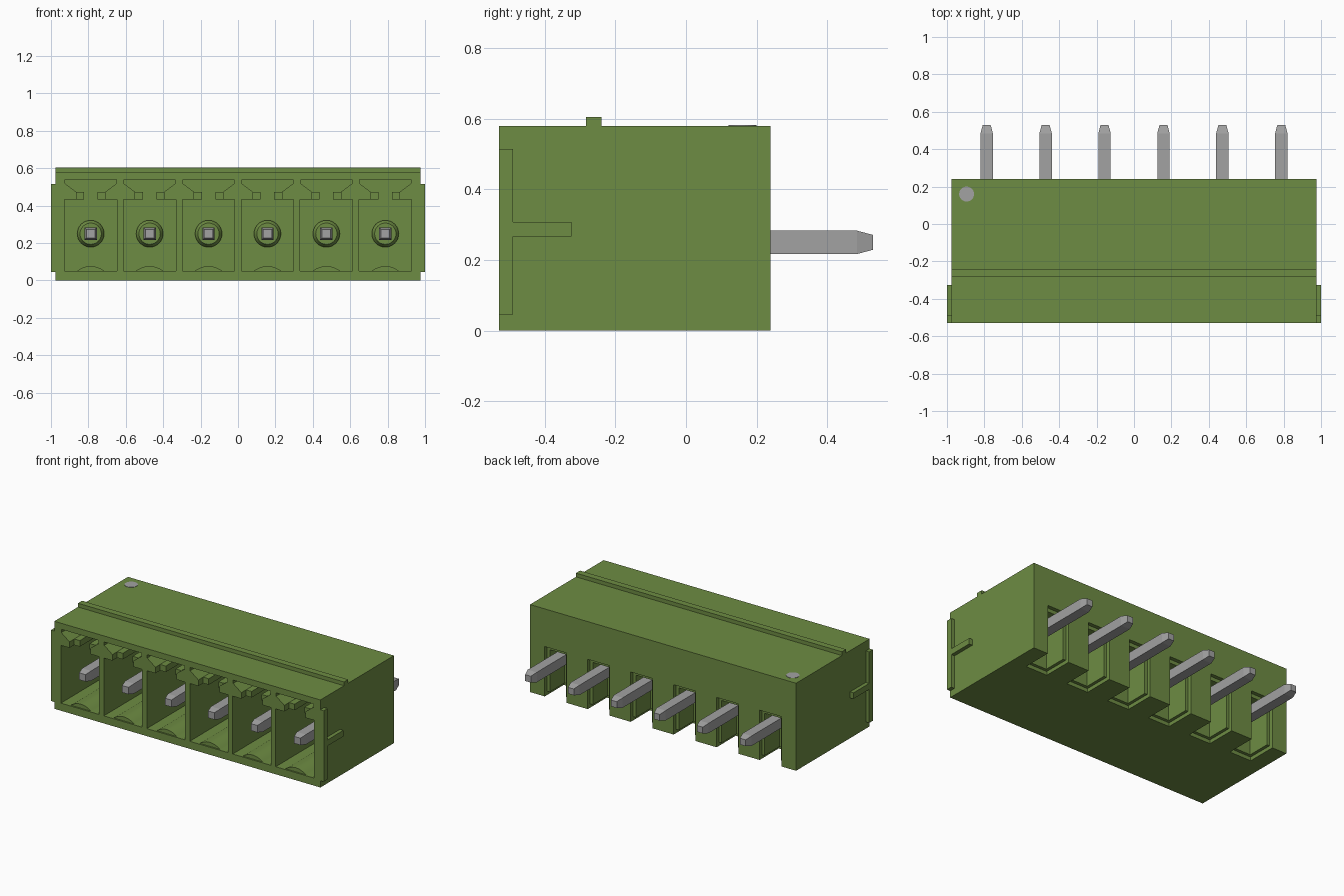
import bpy, bmesh, math

cube = bpy.data.objects.get("Cube")
if cube:
    bpy.data.objects.remove(cube, do_unlink=True)


def material(name, rgb):
    m = bpy.data.materials.new(name)
    m.use_nodes = True
    m.diffuse_color = (*rgb, 1)
    bsdf = next(n for n in m.node_tree.nodes if n.type == 'BSDF_PRINCIPLED')
    bsdf.inputs["Base Color"].default_value = (*rgb, 1)
    return m


GREEN = material("housing green", (0.155, 0.262, 0.056))
GREY = material("pin grey", (0.36, 0.36, 0.36))


def loft(bm, rings):
    """Closed solid through rings with matching point counts."""
    loops = [[bm.verts.new(p) for p in ring] for ring in rings]
    n = len(loops[0])
    for a, b in zip(loops, loops[1:]):
        for i in range(n):
            j = (i + 1) % n
            bm.faces.new((a[i], a[j], b[j], b[i]))
    bm.faces.new(loops[0][::-1])
    bm.faces.new(loops[-1])


def prism(bm, profile, y0, y1):
    """Extrude an x-z profile along y."""
    loft(bm, [[(x, y, z) for x, z in profile] for y in (y0, y1)])


def box(bm, x0, x1, y0, y1, z0, z1):
    prism(bm, [(x0, z0), (x1, z0), (x1, z1), (x0, z1)], y0, y1)


def circle(cx, cz, r, n=32):
    return [(cx + r * math.cos(2 * math.pi * i / n),
             cz + r * math.sin(2 * math.pi * i / n)) for i in range(n)]


def finish(bm, name, mat):
    bmesh.ops.recalc_face_normals(bm, faces=bm.faces[:])
    mesh = bpy.data.meshes.new(name)
    bm.to_mesh(mesh)
    bm.free()
    mesh.materials.append(mat)
    ob = bpy.data.objects.new(name, mesh)
    bpy.context.collection.objects.link(ob)
    return ob


PITCH = 0.315
CENTRES = [(i - 2.5) * PITCH for i in range(6)]
FRONT, BACK, WALL = -0.53, 0.24, -0.02
PIN_Z = 0.25

# Main housing block
bm = bmesh.new()
box(bm, -0.975, 0.975, FRONT, BACK, 0, 0.58)
housing = finish(bm, "housing", GREEN)

# Cutters: keyed front cavities and stepped rear slots, one of each per pin
half = [(0.14, 0.05), (0.14, 0.433), (0.077, 0.433), (0.077, 0.473),
        (0.137, 0.518), (0.137, 0.54)]
cavity, rim, foot, core = (bmesh.new() for _ in range(4))
for c in CENTRES:
    prism(cavity, [(c + x, z) for x, z in half] +
          [(c - x, z) for x, z in reversed(half)], FRONT - 0.1, WALL)
    box(rim, c - 0.08, c + 0.08, BACK - 0.025, BACK + 0.1, -0.1, 0.33)
    box(foot, c - 0.08, c + 0.08, 0.04, BACK + 0.1, -0.1, 0.025)
    box(core, c - 0.06, c + 0.06, 0.06, BACK + 0.1, -0.1, 0.305)

cutters = []
for bm, name in ((cavity, "cavity_cutter"), (rim, "slot_rim_cutter"),
                 (foot, "slot_foot_cutter"), (core, "slot_core_cutter")):
    cutter = finish(bm, name, GREEN)
    cutter.hide_render = True
    cutters.append(cutter)
    mod = housing.modifiers.new(name, 'BOOLEAN')
    mod.operation = 'DIFFERENCE'
    mod.solver = 'EXACT'
    mod.object = cutter

# Bake the cuts and drop the cutters
deps = bpy.context.evaluated_depsgraph_get()
cut_mesh = bpy.data.meshes.new_from_object(housing.evaluated_get(deps))
housing.modifiers.clear()
housing.data = cut_mesh
for cutter in cutters:
    bpy.data.objects.remove(cutter, do_unlink=True)

# Ridge along the top
bm = bmesh.new()
box(bm, -0.975, 0.975, -0.283, -0.24, 0.575, 0.605)
finish(bm, "top_ridge", GREEN)

# Side flanges with their horizontal ribs
for s, side in ((1, "left"), (-1, "right")):
    bm = bmesh.new()
    x0, x1 = sorted((s * 0.97, s * 1.0))
    profile = [(FRONT, 0.045), (-0.49, 0.045), (-0.49, 0.267), (-0.325, 0.267),
               (-0.325, 0.307), (-0.49, 0.307), (-0.49, 0.515), (FRONT, 0.515)]
    loft(bm, [[(x, y, z) for y, z in profile] for x in (x0, x1)])
    finish(bm, side + "_flange", GREEN)

# Details inside each cavity
tabs, bumps, collars, pins = (bmesh.new() for _ in range(4))
for c in CENTRES:
    # Tabs that narrow the neck of the key slot
    for s in (1, -1):
        x0, x1 = sorted((c + s * 0.036, c + s * 0.08))
        box(tabs, x0, x1, -0.48, WALL + 0.01, 0.433, 0.473)
    # Low rounded bump on the cavity floor
    arc = []
    for i in range(13):
        t = i / 6 - 1
        arc.append((c + 0.075 * t, 0.05 + 0.027 * (1 - t * t)))
    prism(bumps, [(c - 0.075, 0.04)] + arc + [(c + 0.075, 0.04)], -0.52, WALL + 0.01)
    # Tapered collar where the pin leaves the wall
    loft(collars, [[(x, y, z) for x, z in circle(c, PIN_Z, r)]
                   for y, r in ((WALL + 0.01, 0.072), (-0.035, 0.072), (-0.06, 0.057))])
    # Square pin with tapered ends
    rings = []
    for y, w in ((-0.505, 0.023), (-0.46, 0.033), (0.485, 0.033), (0.53, 0.021)):
        rings.append([(c + a * w, y, PIN_Z + b * w)
                      for a, b in ((-1, -1), (1, -1), (1, 1), (-1, 1))])
    loft(pins, rings)
finish(tabs, "key_tabs", GREEN)
finish(bumps, "floor_bumps", GREEN)
finish(collars, "pin_collars", GREEN)
finish(pins, "contact_pins", GREY)

# Round marker on the top
bm = bmesh.new()
dot = circle(-0.895, 0.16, 0.04)
loft(bm, [[(x, y, z) for x, y in dot] for z in (0.576, 0.582)])
finish(bm, "position_marker", GREY)

# Smooth only the curved parts
bpy.ops.object.select_all(action='DESELECT')
for name in ("floor_bumps", "pin_collars"):
    ob = bpy.data.objects[name]
    ob.select_set(True)
    bpy.context.view_layer.objects.active = ob
bpy.ops.object.shade_smooth_by_angle(angle=math.radians(30))
bpy.ops.object.select_all(action='DESELECT')
